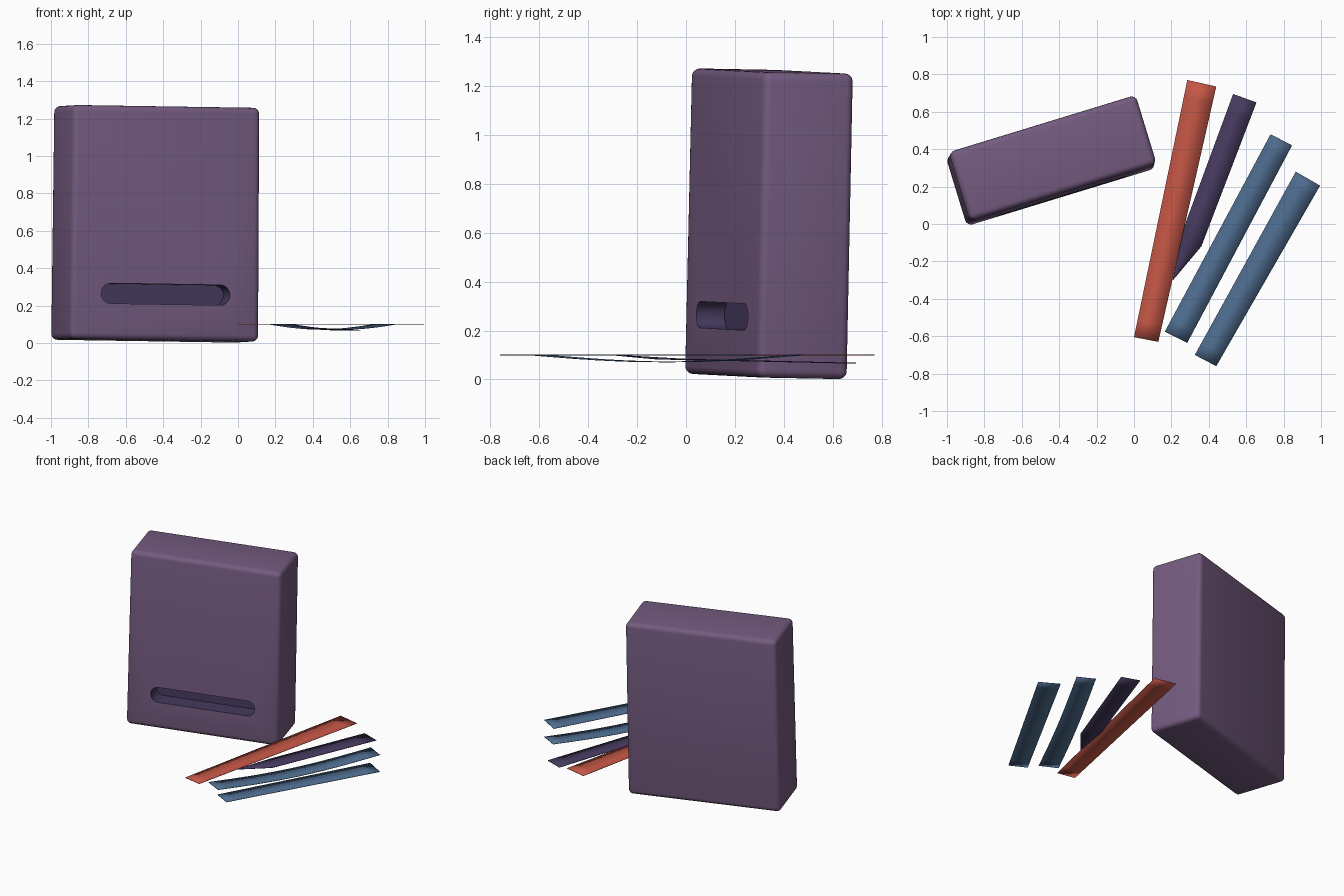
import bpy, bmesh, math
from mathutils import Matrix, Vector

if "Cube" in bpy.data.objects:
    bpy.data.objects.remove(bpy.data.objects["Cube"])


def material(name, rgb):
    m = bpy.data.materials.new(name)
    m.diffuse_color = (*rgb, 1)
    m.use_nodes = True
    m.node_tree.nodes["Principled BSDF"].inputs["Base Color"].default_value = m.diffuse_color
    return m


PURPLE = material("dusty purple", (0.175, 0.105, 0.215))
DARK = material("dark violet", (0.062, 0.042, 0.115))
RED = material("brick red", (0.56, 0.095, 0.062))
BLUE = material("slate blue", (0.075, 0.15, 0.27))


def add_object(name, bm, mats):
    bmesh.ops.recalc_face_normals(bm, faces=bm.faces)
    me = bpy.data.meshes.new(name)
    bm.to_mesh(me)
    bm.free()
    for m in mats:
        me.materials.append(m)
    ob = bpy.data.objects.new(name, me)
    bpy.context.collection.objects.link(ob)
    return ob


def smooth(ob, angle=35):
    bpy.ops.object.select_all(action='DESELECT')
    ob.select_set(True)
    bpy.context.view_layer.objects.active = ob
    bpy.ops.object.shade_smooth_by_angle(angle=math.radians(angle))


# Upright box with rounded edges
W, D, H = 1.055, 0.385, 1.25
bm = bmesh.new()
bmesh.ops.create_cube(bm, size=1)
for v in bm.verts:
    v.co = Vector((v.co.x * W, v.co.y * D, v.co.z * H))
    if v.co.z > 0:
        v.co.x *= 0.99
bmesh.ops.bevel(bm, geom=bm.edges[:], offset=0.032, segments=4,
                profile=0.5, affect='EDGES')
box = add_object("box", bm, [PURPLE, DARK])

# Capsule-shaped slot in the front of the box
SLOT_W, SLOT_H, SLOT_Z, SLOT_DEPTH = 0.72, 0.108, -0.38, 0.12
r = SLOT_H / 2
bm = bmesh.new()
ring = []
for side in (1, -1):
    for i in range(13):
        a = math.pi * (i / 12 - 0.5)
        ring.append(bm.verts.new((side * (SLOT_W / 2 - r + r * math.cos(a)),
                                  -D / 2 - 0.1, SLOT_Z + side * r * math.sin(a))))
cap = bm.faces.new(ring)
ext = bmesh.ops.extrude_face_region(bm, geom=[cap])
for v in ext['geom']:
    if isinstance(v, bmesh.types.BMVert):
        v.co.y = -D / 2 + SLOT_DEPTH
cutter = add_object("slot_cutter", bm, [PURPLE])
cutter.hide_render = True

mod = box.modifiers.new("slot", 'BOOLEAN')
mod.operation = 'DIFFERENCE'
mod.solver = 'EXACT'
mod.object = cutter
bpy.context.view_layer.objects.active = box
bpy.ops.object.modifier_apply(modifier=mod.name)
bpy.data.objects.remove(cutter, do_unlink=True)

# Slot interior is dark
for p in box.data.polygons:
    c = p.center
    inside = (abs(c.x) < SLOT_W / 2 + 0.005 and abs(c.z - SLOT_Z) < r + 0.005
              and -D / 2 + 0.005 < c.y < 0)
    p.material_index = 1 if inside else 0

# Box stands turned and very slightly tipped
box.data.transform(Matrix.Translation((-0.44, 0.34, 0.637))
                   @ Matrix.Rotation(math.radians(17), 4, 'Z')
                   @ Matrix.Rotation(0.015, 4, 'Y')
                   @ Matrix.Rotation(-0.018, 4, 'X'))
smooth(box)


# Thin strips lofted between a left and a right edge, each following z(t)
def strip(name, left, right, mat, height, n=16):
    def along(path, t):
        s = t * (len(path) - 1)
        i = min(int(s), len(path) - 2)
        return Vector(path[i]).lerp(Vector(path[i + 1]), s - i)
    bm = bmesh.new()
    rows = []
    for k in range(n + 1):
        t = k / n
        rows.append([bm.verts.new((*along(e, t), height(t))) for e in (left, right)])
    for a, b in zip(rows, rows[1:]):
        bm.faces.new((a[0], a[1], b[1], b[0]))
    ob = add_object(name, bm, [mat])
    mod = ob.modifiers.new("thickness", 'SOLIDIFY')
    mod.thickness = 0.003
    mod.offset = 0
    smooth(ob)


def flat(t):
    return 0.1


def sag(t):
    return 0.1 - 0.028 * math.sin(math.pi * t)


def slope(t):
    return 0.1 - 0.033 * t


strip("red_strip", [(0, -0.605), (0.285, 0.77)],
      [(0.13, -0.63), (0.44, 0.735)], RED, flat)
strip("violet_strip", [(0.207, -0.295), (0.27, -0.01), (0.53, 0.695)],
      [(0.209, -0.3), (0.36, -0.12), (0.655, 0.65)], DARK, slope)
strip("inner_blue_strip", [(0.165, -0.575), (0.73, 0.48)],
      [(0.285, -0.635), (0.845, 0.42)], BLUE, sag)
strip("outer_blue_strip", [(0.325, -0.7), (0.865, 0.28)],
      [(0.44, -0.76), (0.995, 0.205)], BLUE, flat)
